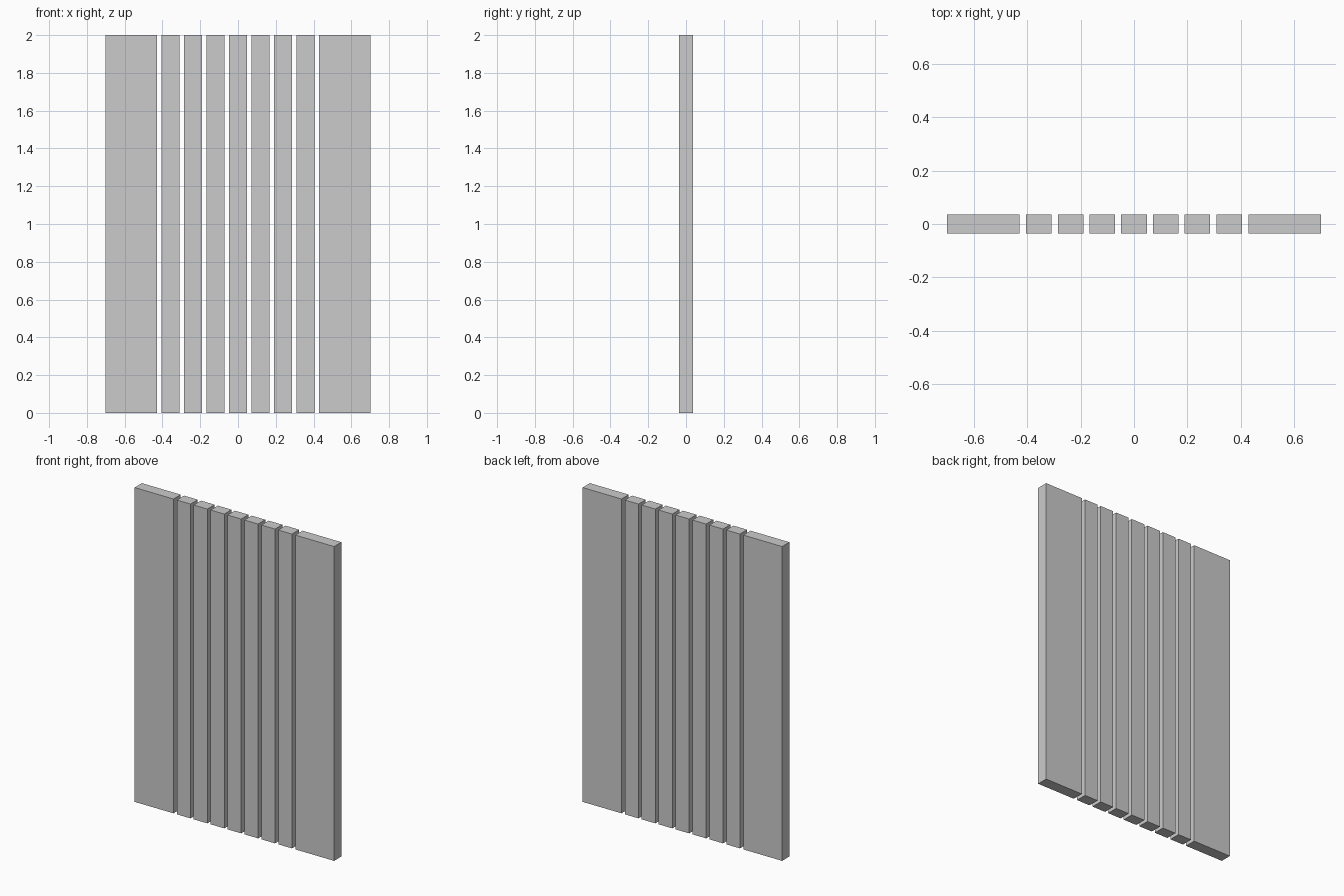
import bpy

if "Cube" in bpy.data.objects:
    bpy.data.objects.remove(bpy.data.objects["Cube"])

HEIGHT = 2.0
DEPTH = 0.073
SLAT_W = 0.096
PITCH = 0.119


def board(name, x0, x1):
    """Upright rectangular board spanning x0..x1, standing on the floor."""
    bpy.ops.mesh.primitive_cube_add(size=1, location=((x0 + x1) / 2, 0, HEIGHT / 2))
    ob = bpy.context.object
    ob.name = name
    ob.scale = (x1 - x0, DEPTH, HEIGHT)
    bpy.ops.object.transform_apply(location=False, rotation=False, scale=True)
    return ob


# Wide side boards
board("left_wide_board", -0.702, -0.429)
board("right_wide_board", 0.429, 0.702)

# Seven narrow slats with open gaps between them
for i in range(7):
    cx = (i - 3) * PITCH
    board(f"narrow_slat_{i + 1}", cx - SLAT_W / 2, cx + SLAT_W / 2)
